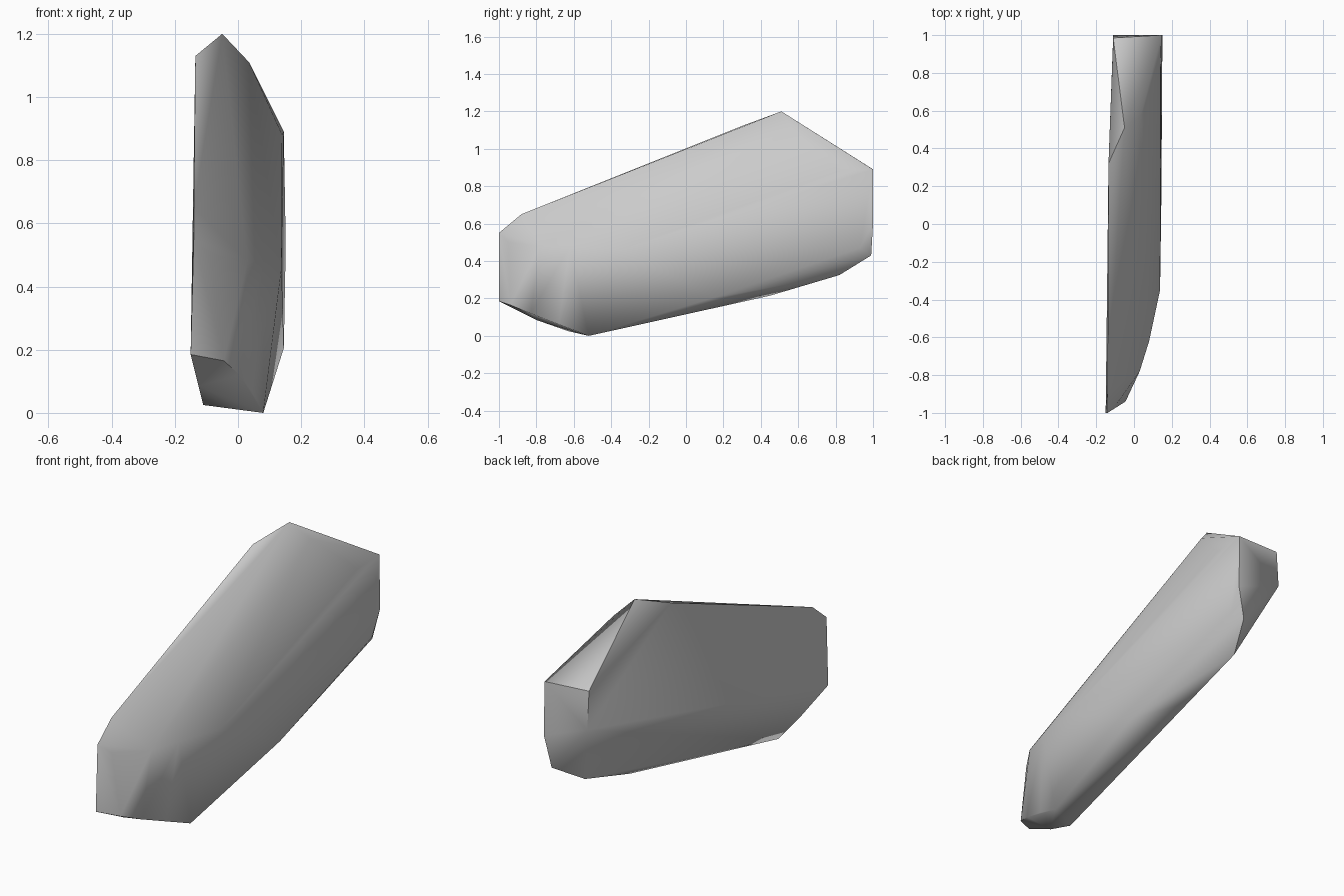
import bpy
import bmesh
import math

# Remove the default object
default = bpy.data.objects.get("Cube")
if default:
    bpy.data.objects.remove(default, do_unlink=True)


def make_material(name, colour):
    """Flat single-colour material."""
    mat = bpy.data.materials.new(name)
    mat.use_nodes = True
    mat.diffuse_color = colour
    mat.node_tree.nodes["Principled BSDF"].inputs["Base Color"].default_value = colour
    return mat


def hull_object(name, outlines, material, sharp_angle):
    """Stretch one convex skin over a set of outline profiles."""
    bm = bmesh.new()
    for outline in outlines:
        for corner in outline:
            bm.verts.new(corner)
    result = bmesh.ops.convex_hull(bm, input=list(bm.verts))
    loose = set(result["geom_interior"]) | set(result["geom_unused"])
    spare = [item for item in loose if isinstance(item, bmesh.types.BMVert)]
    bmesh.ops.delete(bm, geom=spare, context="VERTS")
    # Merge nearly coplanar triangles into clean facets
    bmesh.ops.dissolve_limit(bm, angle_limit=math.radians(1),
                             verts=list(bm.verts), edges=list(bm.edges))
    bmesh.ops.recalc_face_normals(bm, faces=list(bm.faces))
    mesh = bpy.data.meshes.new(name)
    bm.to_mesh(mesh)
    bm.free()
    mesh.materials.append(material)
    obj = bpy.data.objects.new(name, mesh)
    bpy.context.collection.objects.link(obj)

    bpy.ops.object.select_all(action="DESELECT")
    obj.select_set(True)
    bpy.context.view_layer.objects.active = obj
    bpy.ops.object.shade_smooth_by_angle(angle=math.radians(sharp_angle))
    return obj


# Crest running from the low front up to the peak
crest = [(-.14, -.88, .65), (-.135, .32, 1.13), (-.05, .51, 1.2),
         (.035, .57, 1.11), (.14, .82, .88)]

# Blunt back end
back_end = [(-.11, .985, .9), (.145, 1, .89), (.15, 1, .6),
            (.11, .99, .43), (-.11, 1, .695)]

# Underside, from the back to the front
keel = [(.15, .93, .47), (.03, .82, .325), (.02, .45, .215),
        (.145, .15, .205), (.08, -.52, 0), (-.11, -.63, .025),
        (-.125, -.8, .085)]

# Front end with its curved lower lip
front_end = [(-.15, -1, .185), (-.14, -1, .55), (-.045, -.94, .165),
             (.005, -.83, .12), (.045, -.68, .065)]

# Shoulder where the curved front turns into the long side
shoulder = [(-.09, -.95, .5), (.03, -.78, .48), (.08, -.62, .48),
            (.138, -.35, .46)]

stone = make_material("stone grey", (.6, .6, .6, 1))
hull_object("stone_body", [crest, back_end, keel, front_end, shoulder], stone, 50)
